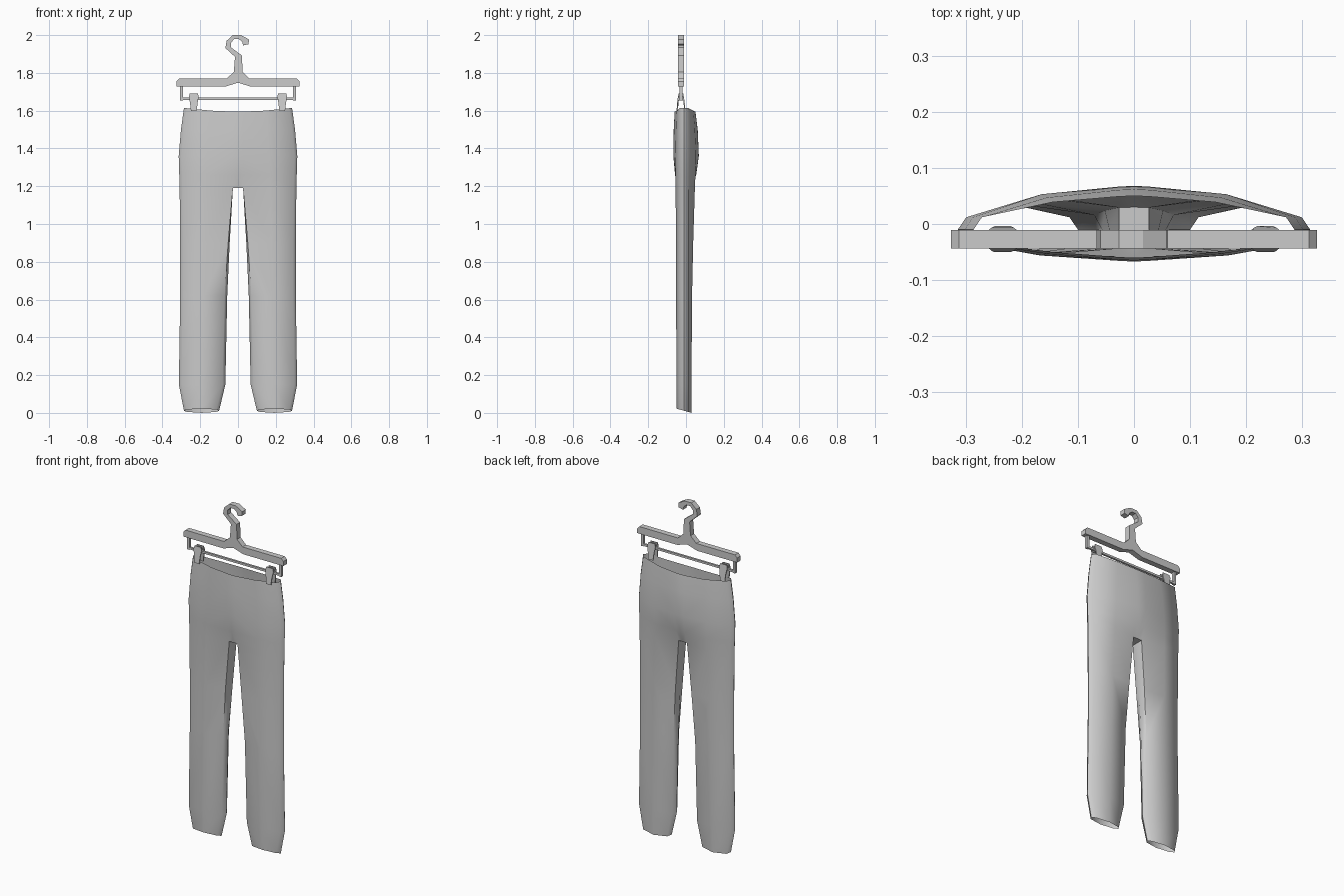
import bpy, bmesh

if "Cube" in bpy.data.objects:
    bpy.data.objects.remove(bpy.data.objects["Cube"])

HY = -0.027  # depth of the hanger's middle plane


def finish(name, bm, smooth=None, mirror=False):
    bmesh.ops.recalc_face_normals(bm, faces=bm.faces)
    me = bpy.data.meshes.new(name)
    bm.to_mesh(me)
    bm.free()
    ob = bpy.data.objects.new(name, me)
    bpy.context.collection.objects.link(ob)
    if smooth:
        bpy.ops.object.select_all(action='DESELECT')
        bpy.context.view_layer.objects.active = ob
        ob.select_set(True)
        bpy.ops.object.shade_smooth_by_angle(angle=smooth)
    if mirror:
        ob.modifiers.new("mirror", 'MIRROR').merge_threshold = 0.0005
    return ob


def prism(name, outline, y_front, y_back, mirror=False):
    """Outline in x,z carried between two depths given as functions of z."""
    bm = bmesh.new()
    f = [bm.verts.new((x, y_front(z), z)) for x, z in outline]
    b = [bm.verts.new((x, y_back(z), z)) for x, z in outline]
    bm.faces.new(f)
    bm.faces.new(b[::-1])
    n = len(f)
    for i in range(n):
        j = (i + 1) % n
        bm.faces.new((f[i], b[i], b[j], f[j]))
    return finish(name, bm, mirror=mirror)


def slab(name, outline, half, mirror=False):
    return prism(name, outline, lambda z: HY - half, lambda z: HY + half, mirror)


def rect(x0, x1, z0, z1):
    return [(x0, z0), (x1, z0), (x1, z1), (x0, z1)]


# Trousers: half the garment, open at waist and hem, mirrored
def section(z, xi, xm, xo, yf, yb, inset, yfi, ybi, bend=0.015):
    """Eight points: front inner round the outside to back inner, then inner side."""
    pts = [(xi + inset, yfi), (xm, yf), (xo - bend, -0.033), (xo, -0.01),
           (xo - bend, 0.012), (xm, yb), (xi + inset, ybi), (xi, -0.01)]
    return [(x, y, z) for x, y in pts]


bm = bmesh.new()
upper = [  # z, mid x, outer x, mid front/back y, centre front/back y
    (1.61, 0.145, 0.286, -0.050, 0.039, -0.060, 0.050),
    (1.50, 0.156, 0.302, -0.053, 0.047, -0.065, 0.062),
    (1.36, 0.165, 0.314, -0.056, 0.053, -0.067, 0.068),
    (1.26, 0.168, 0.311, -0.056, 0.050, -0.058, 0.054),
    (1.19, 0.170, 0.309, -0.055, 0.047, -0.044, 0.030)]
rows = []
for k, (z, xm, xo, yf, yb, cf, cb) in enumerate(upper):
    s = section(z, 0.027, xm, xo, yf, yb, 0, cf * 0.98, cb * 0.98)
    ring = [(0, cf, z)] + s[:7] + [(0, cb, z)]
    if k == 0:  # waist dips at the centre
        ring = [(x, y, 1.595 + 0.02 * (x / 0.286) ** 2) for x, y, _ in ring]
    rows.append([bm.verts.new(p) for p in ring])
for a, b in zip(rows, rows[1:]):
    for i in range(8):
        bm.faces.new((a[i], a[i + 1], b[i + 1], b[i]))

# Leg rings continue below the crotch
last = rows[-1]
inner = bm.verts.new((0.027, -0.01, 1.19))
bm.faces.new((last[0], last[1], inner, last[7], last[8]))
prev = last[1:8] + [inner]
legs = [
    section(0.90, 0.044, 0.177, 0.306, -0.053, 0.038, 0.008, -0.043, 0.024),
    section(0.62, 0.057, 0.182, 0.306, -0.052, 0.032, 0.014, -0.037, 0.016),
    section(0.15, 0.067, 0.190, 0.313, -0.051, 0.029, 0.015, -0.035, 0.014),
    section(0.00, 0.100, 0.192, 0.286, -0.049, 0.029, 0.015, -0.033, 0.012)]
legs[-1] = [(x, y, 0.0085 - 0.28 * y) for x, y, _ in legs[-1]]  # slanted hem
for ring in legs:
    cur = [bm.verts.new(p) for p in ring]
    for i in range(8):
        j = (i + 1) % 8
        bm.faces.new((prev[i], prev[j], cur[j], cur[i]))
    prev = cur
finish("trousers", bm, smooth=1.0, mirror=True)

# Hanger: flat bar and hook cut from one outline
hook = [(-0.022, 1.805), (-0.016, 1.885), (-0.067, 1.932), (-0.060, 1.970),
        (-0.027, 2.0), (0.016, 2.0), (0.058, 1.977), (0.056, 1.952),
        (0.027, 1.945), (0.023, 1.963), (0.005, 1.979), (-0.020, 1.979),
        (-0.037, 1.960), (-0.037, 1.935), (0.021, 1.892), (0.024, 1.805)]
bar = [(0.060, 1.770), (0.312, 1.770), (0.326, 1.755), (0.326, 1.728),
       (0.065, 1.728), (0, 1.748), (-0.065, 1.728), (-0.326, 1.728),
       (-0.326, 1.755), (-0.312, 1.770), (-0.060, 1.770)]
slab("hanger_bar_and_hook", hook + bar, 0.0165)

# Drop posts and the thin rod that carries the clips
slab("hanger_posts", rect(0.292, 0.307, 1.655, 1.729), 0.008, mirror=True)
slab("clip_rod", rect(-0.293, 0.293, 1.657, 1.669), 0.006)

# Clips: two jaws splaying downwards on each side, joined by a block
jaw = [(0.219, 1.597), (0.249, 1.597), (0.254, 1.640), (0.260, 1.675),
       (0.255, 1.692), (0.213, 1.692), (0.208, 1.675), (0.214, 1.640)]


def spread(z):
    return 0.013 + 0.010 * min(1, (1.692 - z) / 0.07)


prism("front_clip_jaws", jaw, lambda z: HY - spread(z),
      lambda z: HY - spread(z) + 0.006, mirror=True)
prism("back_clip_jaws", jaw, lambda z: HY + spread(z) - 0.006,
      lambda z: HY + spread(z), mirror=True)
slab("clip_blocks", rect(0.217, 0.251, 1.653, 1.680), 0.012, mirror=True)
